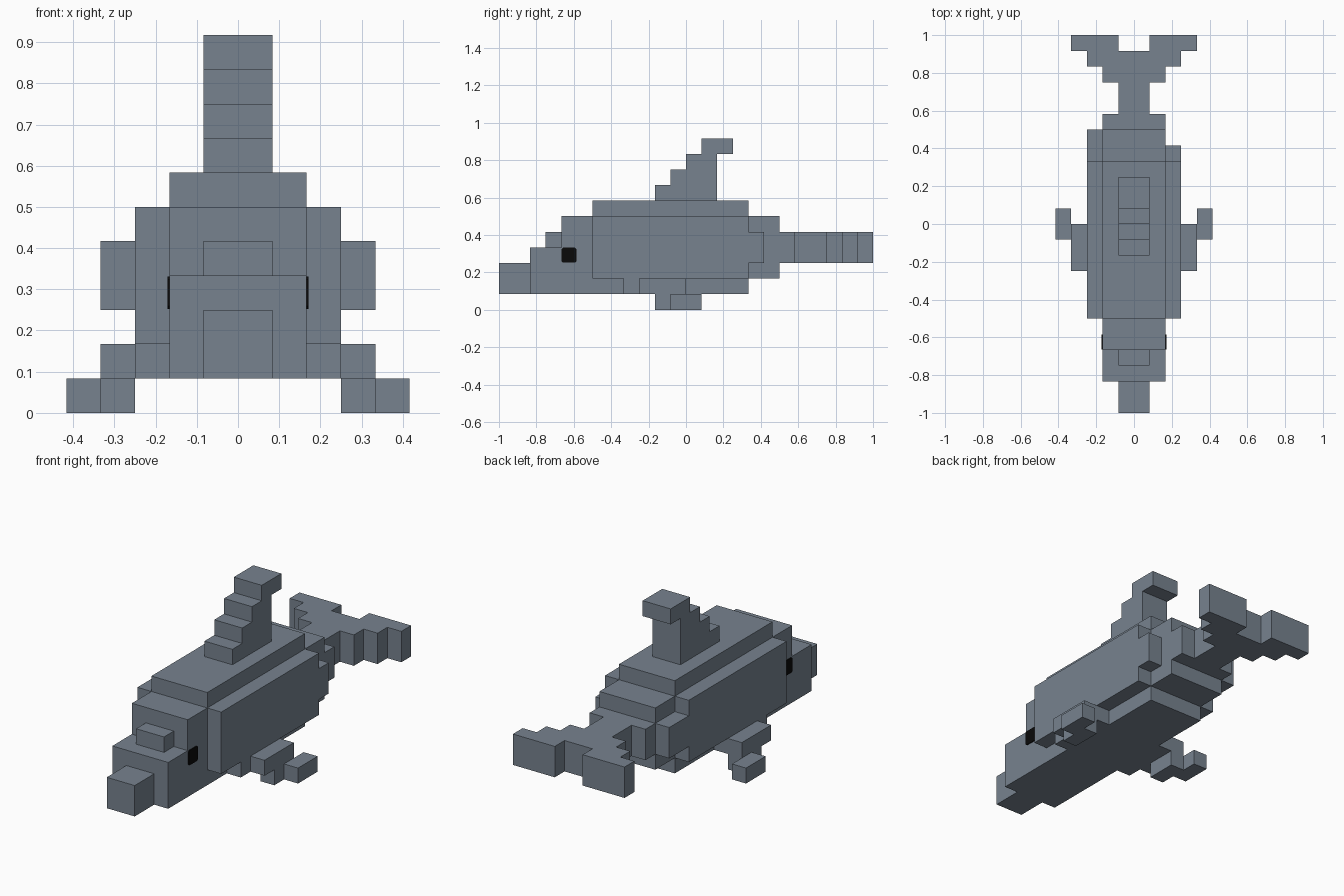
import bpy
import bmesh
from mathutils import Vector

U = 1 / 12  # size of one block

cube = bpy.data.objects.get("Cube")
if cube:
    bpy.data.objects.remove(cube, do_unlink=True)


def material(name, rgb):
    m = bpy.data.materials.new(name)
    m.use_nodes = True
    m.diffuse_color = (*rgb, 1)
    bsdf = next(n for n in m.node_tree.nodes if n.type == 'BSDF_PRINCIPLED')
    bsdf.inputs["Base Color"].default_value = (*rgb, 1)
    return m


slate = material("slate_grey", (0.185, 0.225, 0.275))
black = material("eye_black", (0.003, 0.003, 0.003))


def prism(name, outline, lo, hi, axis, mat=slate):
    """Extrude an outline, in block units: (y, z) along X or (x, y) along Z."""
    bm = bmesh.new()
    place = (lambda a, b: (lo, a, b)) if axis == 'X' else (lambda a, b: (a, b, lo))
    face = bm.faces.new([bm.verts.new(Vector(place(a, b)) * U) for a, b in outline])
    step = Vector((hi - lo, 0, 0) if axis == 'X' else (0, 0, hi - lo)) * U
    ext = bmesh.ops.extrude_face_region(bm, geom=[face])
    bmesh.ops.translate(bm, vec=step,
                        verts=[v for v in ext["geom"] if isinstance(v, bmesh.types.BMVert)])
    bmesh.ops.recalc_face_normals(bm, faces=bm.faces)
    mesh = bpy.data.meshes.new(name)
    bm.to_mesh(mesh)
    bm.free()
    mesh.materials.append(mat)
    obj = bpy.data.objects.new(name, mesh)
    bpy.context.collection.objects.link(obj)
    return obj


def rect(a0, b0, a1, b1):
    return [(a0, b0), (a1, b0), (a1, b1), (a0, b1)]


def mirror_x(obj):
    obj.modifiers.new("Mirror", 'MIRROR').use_axis[0] = True


# Central body with stepped head and back
prism("body", [(-10, 1), (4, 1), (4, 2), (6, 2), (6, 6), (4, 6), (4, 7),
               (-6, 7), (-6, 6), (-8, 6), (-8, 4), (-10, 4)], -2, 2, 'X')

# Snout and forehead bump
prism("snout", rect(-12, 1, -10, 3), -1, 1, 'X')
prism("forehead_bump", rect(-9, 4, -8, 5), -1, 1, 'X')

# Flanks: the right one reaches one block further back
for name, x0, x1, rear in (("left_flank", 2, 3, 5), ("right_flank", -3, -2, 6)):
    prism(name, [(-6, 2), (4, 2), (4, 3), (rear, 3), (rear, 5), (4, 5), (4, 6), (-6, 6)],
          x0, x1, 'X')

# Dorsal fin, stepped and hooked backwards
prism("dorsal_fin", [(-2, 7), (2, 7), (2, 10), (3, 10), (3, 11), (1, 11), (1, 10),
                     (0, 10), (0, 9), (-1, 9), (-1, 8), (-2, 8)], -1, 1, 'X')

# Tail stem and flukes
half_tail = [(2, 6), (2, 7), (1, 7), (1, 9), (2, 9), (2, 10), (3, 10), (3, 11),
             (4, 11), (4, 12), (1, 12), (1, 11)]
prism("tail_flukes", half_tail + [(-x, y) for x, y in reversed(half_tail)], 3, 5, 'Z')

# Side flippers in two layers
mirror_x(prism("flipper_roots", [(2, -4), (3, -4), (3, -3), (4, -3), (4, 0), (2, 0)],
               1, 2, 'Z'))
mirror_x(prism("flipper_tips", [(3, -2), (4, -2), (4, -1), (5, -1), (5, 1), (4, 1),
                                (4, 0), (3, 0)], 0, 1, 'Z'))

# Eyes: thin plates with clipped corners
r, c = 0.48, 0.38
corners = [(-c, -r), (c, -r), (r, -c), (r, c), (c, r), (-c, r), (-r, c), (-r, -c)]
mirror_x(prism("eyes", [(-7.5 + a, 3.5 + b) for a, b in corners], 1.98, 2.06, 'X', black))
